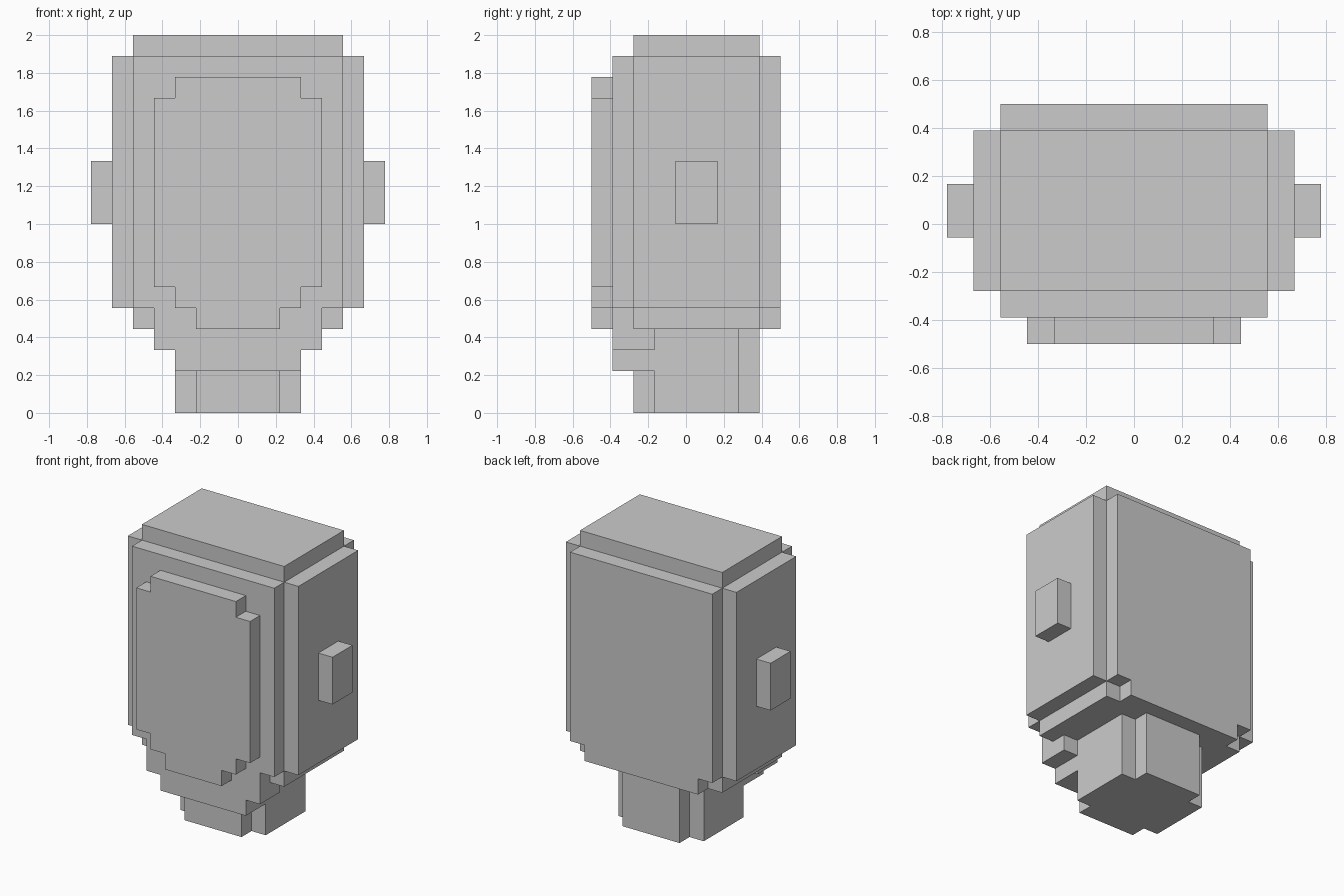
import bpy, bmesh
from mathutils import Vector

if "Cube" in bpy.data.objects:
    bpy.data.objects.remove(bpy.data.objects["Cube"])

U = 1 / 9        # one block
Y0 = -0.5        # front-most plane; depths are counted in blocks from here


def finish(name, bm):
    bmesh.ops.recalc_face_normals(bm, faces=bm.faces)
    mesh = bpy.data.meshes.new(name)
    bm.to_mesh(mesh)
    bm.free()
    obj = bpy.data.objects.new(name, mesh)
    bpy.context.collection.objects.link(obj)
    return obj


def extrude_half(name, half, start, end, upright=True):
    """Mirror a half outline across x = 0 and extrude it between two planes.
    upright: outline in x/z, extruded in depth; otherwise x/depth, extruded up."""
    outline = half + [(-x, v) for x, v in reversed(half)]
    bm = bmesh.new()
    verts = []
    for x, v in outline:
        d, z = (start, v) if upright else (v, start)
        verts.append(bm.verts.new((x * U, Y0 + d * U, z * U)))
    face = bm.faces.new(verts)
    res = bmesh.ops.extrude_face_region(bm, geom=[face], use_keep_orig=True)
    step = (end - start) * U
    bmesh.ops.translate(
        bm, vec=Vector((0, step, 0) if upright else (0, 0, step)),
        verts=[g for g in res["geom"] if isinstance(g, bmesh.types.BMVert)])
    return finish(name, bm)


def side_box(name, x, d, z):
    """Box on the right side, mirrored to the left."""
    bm = bmesh.new()
    bmesh.ops.create_cube(bm, size=1)
    for v in bm.verts:
        a, b, c = (int(k > 0) for k in v.co)
        v.co = (x[a] * U, Y0 + d[b] * U, z[c] * U)
    obj = finish(name, bm)
    obj.modifiers.new("mirror", "MIRROR").use_mirror_merge = False
    return obj


# Head core including the raised crown
extrude_half("skull", [(5, 18), (5, 4)], 2, 8)

# Stepped plates on back and front
extrude_half("back_plate", [(5, 17), (5, 5), (4, 5), (4, 4)], 8, 9)
extrude_half("front_plate",
             [(5, 17), (5, 5), (4, 5), (4, 3), (3, 3), (3, 2)], 1, 2)
extrude_half("face_plate", [(3, 16), (3, 15), (4, 15), (4, 6),
                            (3, 6), (3, 5), (2, 5), (2, 4)], 0, 1)

# Jaw behind the front plate
extrude_half("jaw", [(4, 4), (4, 3), (3, 3), (3, 2)], 2, 3)

# Neck with notched corners
extrude_half("neck", [(2, 2), (2, 3), (3, 3), (3, 7), (2, 7), (2, 8)],
             0, 4, upright=False)

# Side plates and ears
side_box("side_plates", (5, 6), (2, 8), (5, 17))
side_box("ears", (6, 7), (4, 6), (9, 12))
